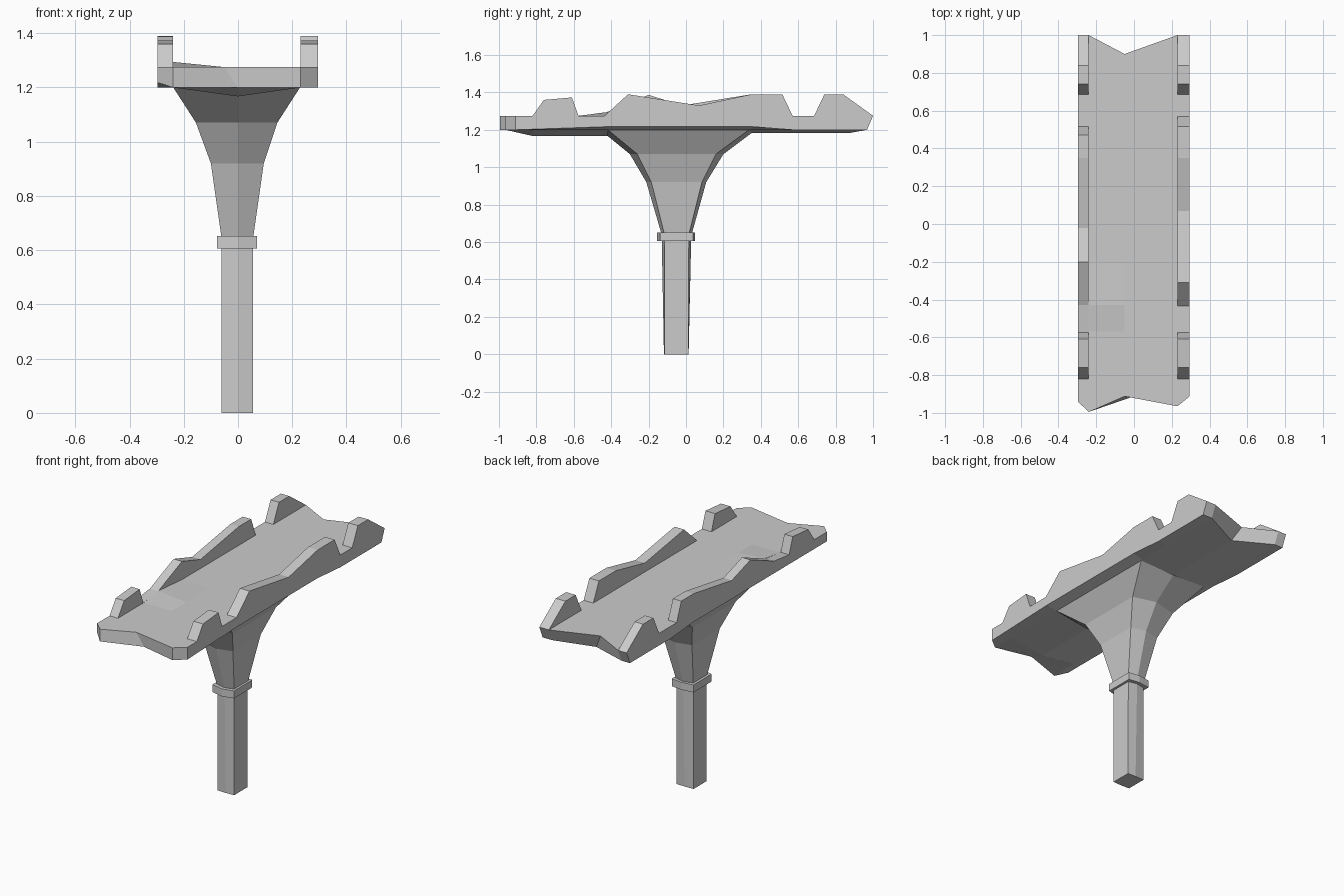
import bpy, bmesh

if "Cube" in bpy.data.objects:
    bpy.data.objects.remove(bpy.data.objects["Cube"])


def loft(name, loops, split_caps=True):
    """Skin equal-length loops in order and close both ends."""
    bm = bmesh.new()
    rings = [[bm.verts.new(p) for p in loop] for loop in loops]
    n = len(rings[0])
    for a, b in zip(rings, rings[1:]):
        for i in range(n):
            j = (i + 1) % n
            bm.faces.new((a[i], a[j], b[j], b[i]))
    for r in (rings[0], rings[-1]):
        if split_caps:
            bm.faces.new((r[0], r[1], r[4], r[5]))
            bm.faces.new((r[1], r[2], r[3], r[4]))
        else:
            bm.faces.new(r)
    bmesh.ops.recalc_face_normals(bm, faces=bm.faces)
    mesh = bpy.data.meshes.new(name)
    bm.to_mesh(mesh)
    bm.free()
    obj = bpy.data.objects.new(name, mesh)
    bpy.context.collection.objects.link(obj)
    return obj


def hexagon(z, x0, x1, y0, y1, front, back, zf=None, zb=None):
    """Six-sided section with pointed front and back."""
    zf, zb = zf or z, zb or z
    return [(x0, y0, z), (0, front, zf), (x1, y0, z),
            (x1, y1, z), (0, back, zb), (x0, y1, z)]


# post
loft("post", [
    hexagon(0, -.06, .055, -.115, .012, -.118, .014),
    hexagon(.63, -.06, .055, -.115, .015, -.13, .028)])

# collar
loft("collar", [hexagon(z, -.077, .07, -.138, .038, -.155, .048)
                for z in (.606, .652)])

# flared support
loft("flared_support", [
    hexagon(.64, -.06, .055, -.115, .015, -.13, .03),
    hexagon(.92, -.10, .095, -.185, .085, -.212, .108),
    hexagon(1.07, -.155, .145, -.26, .16, -.30, .20),
    hexagon(1.202, -.24, .23, -.42, .34, -.42, .35, 1.168, 1.182)])

# deck: (left, centre, right y), bottom y offset, centre bottom z, left top z
deck = [
    ((-.995, -.912, -.965), 0, 1.2, 1.275),
    ((-.82, -.82, -.82), 0, 1.167, 1.275),
    ((-.57, -.57, -.57), 0, 1.167, 1.275),
    ((-.43, -.43, -.43), 0, 1.167, 1.294),
    ((-.2, -.2, -.2), 0, 1.171, 1.275),
    ((.35, .35, .35), 0, 1.182, 1.275),
    ((1, .9, 1), -.032, 1.182, 1.275),
]
XL, XC, XR = -.24, -.05, .23
loft("deck", [
    [(XL, l, zt), (XC, c, 1.275), (XR, r, 1.275),
     (XR, r + d, 1.2), (0, c + d, zb), (XL, l + d, 1.2)]
    for (l, c, r), d, zb, zt in deck])


# side rails with raised battlements
def rail(name, x_in, x_out, y_in, y_out, middle, z_corner):
    front = [(-.82, 1.275), (-.76, 1.36), (-.61, 1.373), (-.575, 1.275)]
    back = [(.685, 1.275), (.74, 1.39), (.84, 1.39), (1, 1.275)]
    top = front + middle + back
    loops = []
    for x, y, lift in ((x_in, y_in, 0), (x_out, y_out, .017)):
        under = [(.968, 1.2), (.57, 1.2), (.35, 1.2 + lift),
                 (-.42, 1.2 + lift), (y, z_corner if lift else 1.2)]
        loops.append([(x, py, pz) for py, pz in [(y, 1.275)] + top + under])
    loft(name, loops, split_caps=False)


rail("right_rail", XR, .295, -.965, -.912,
     [(-.435, 1.275), (-.31, 1.39), (.07, 1.33), (.35, 1.39),
      (.515, 1.39), (.57, 1.275)], 1.2)
rail("left_rail", XL, -.297, -.995, -.94,
     [(-.43, 1.292), (-.2, 1.387), (-.02, 1.33), (.35, 1.39),
      (.47, 1.39), (.515, 1.275)], 1.218)
